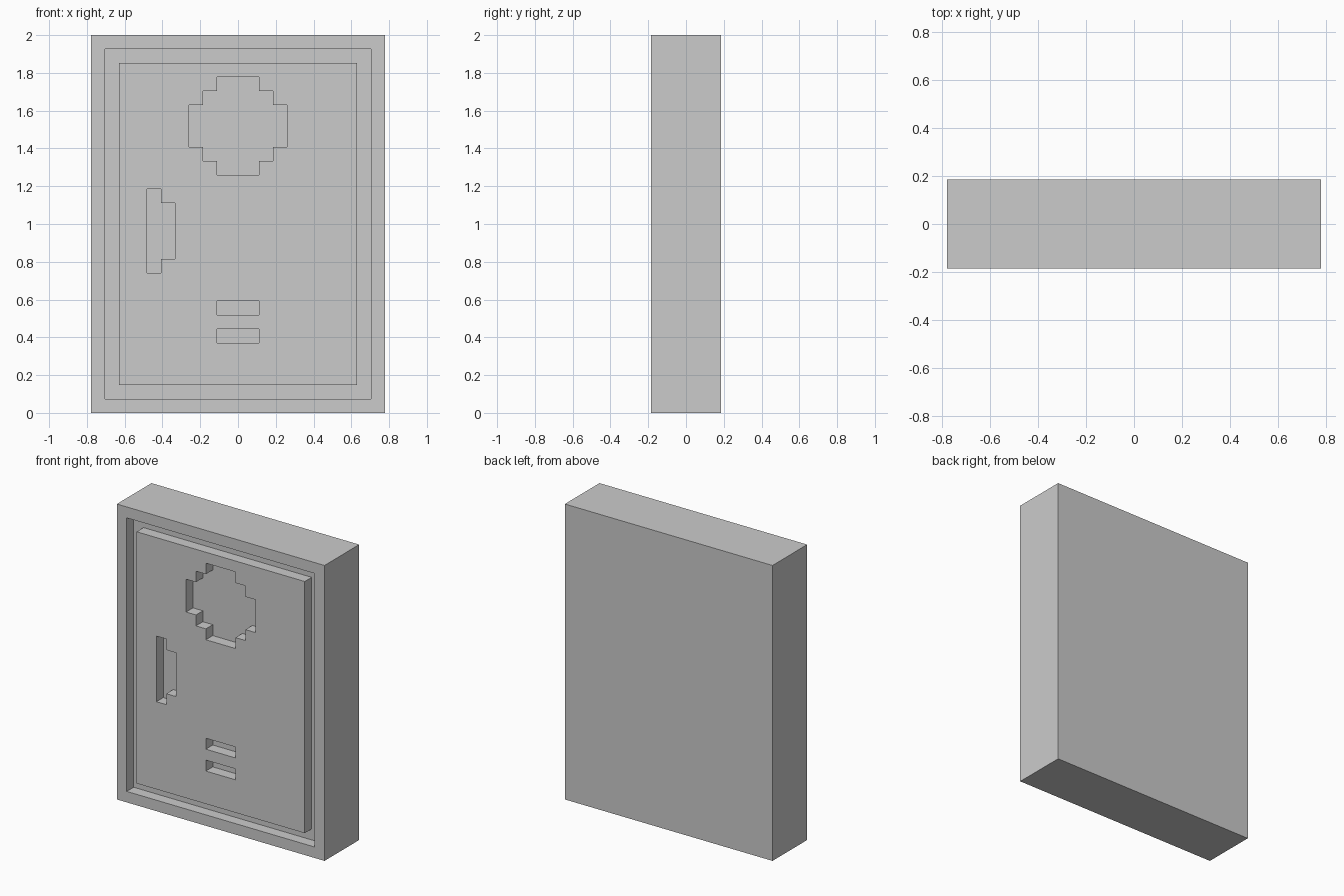
import bpy, bmesh

if "Cube" in bpy.data.objects:
    bpy.data.objects.remove(bpy.data.objects["Cube"])

U = 2 / 27                      # one modelling step: the block is 21 x 5 x 27 steps
FRONT, FLOOR, BACK = -2.5, -1.5, 2.5


def prism(name, outline, y0, y1):
    """Extrude an (x, z) outline, given in steps, from y0 back to y1."""
    bm = bmesh.new()
    face = bm.faces.new([bm.verts.new((x * U, y0 * U, z * U)) for x, z in outline])
    new = bmesh.ops.extrude_face_region(bm, geom=[face])["geom"]
    bmesh.ops.translate(bm, vec=(0, (y1 - y0) * U, 0),
                        verts=[v for v in new if isinstance(v, bmesh.types.BMVert)])
    bmesh.ops.recalc_face_normals(bm, faces=bm.faces)
    mesh = bpy.data.meshes.new(name)
    bm.to_mesh(mesh)
    bm.free()
    obj = bpy.data.objects.new(name, mesh)
    bpy.context.collection.objects.link(obj)
    return obj


def rect(x0, x1, z0, z1):
    return [(x0, z0), (x1, z0), (x1, z1), (x0, z1)]


def cut(target, cutter):
    """Subtract the cutter, apply the result and discard the cutter."""
    mod = target.modifiers.new("cut", "BOOLEAN")
    mod.operation, mod.solver, mod.object = "DIFFERENCE", "EXACT", cutter
    bpy.context.view_layer.objects.active = target
    bpy.ops.object.modifier_apply(modifier=mod.name)
    bpy.data.objects.remove(cutter)


# Main block
body = prism("safe_body", rect(-10.5, 10.5, 0, 27), FRONT, BACK)

# Groove between frame and door: a ring-shaped cutter
groove = prism("door_groove", rect(-9.5, 9.5, 1, 26), FRONT - 1, FLOOR)
cut(groove, prism("door_panel", rect(-8.5, 8.5, 2, 25), FRONT - 2, FLOOR + 1))
cut(body, groove)

# Stepped round dial: one quarter outline mirrored around its centre
quarter = [(3.5, 1.5), (2.5, 1.5), (2.5, 2.5), (1.5, 2.5), (1.5, 3.5)]
right = [(x, -z) for x, z in reversed(quarter)] + quarter
dial = [(x, 20.5 + z) for x, z in right + [(-x, z) for x, z in reversed(right)]]

# Handle recess with a step on its inner side
handle = [(-6.5, 10), (-5.5, 10), (-5.5, 11), (-4.5, 11),
          (-4.5, 15), (-5.5, 15), (-5.5, 16), (-6.5, 16)]

# Two slots low on the door
slots = [rect(-1.5, 1.5, z, z + 1) for z in (5, 7)]

for outline in [dial, handle, *slots]:
    cut(body, prism("recess", outline, FRONT - 1, FLOOR))
